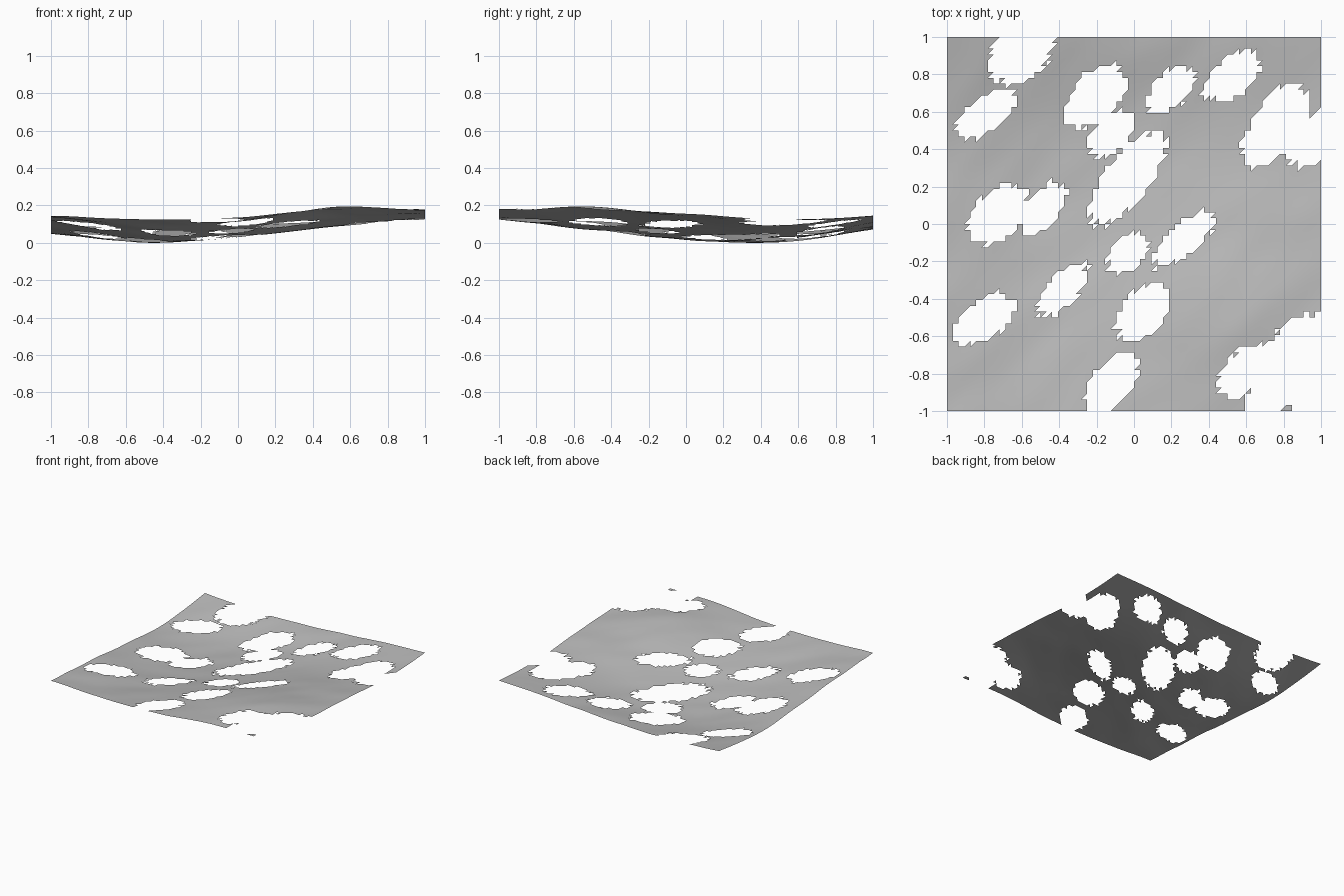
import bpy
import bmesh
import math
import random
from mathutils import Vector, noise

random.seed(4)
cube = bpy.data.objects.get("Cube")
if cube:
    bpy.data.objects.remove(cube, do_unlink=True)

CELLS = 64

# Sheet heights on a coarse grid: rows run front to back, columns left to right
HEIGHTS = [
    [.148, .13, .14, .183, .186],
    [.12, .075, .11, .19, .185],
    [.08, .02, .055, .13, .16],
    [.055, .01, .035, .09, .13],
    [.105, .075, .09, .125, .15],
]

# Worn holes: centre x, centre y, half length, half width, tilt in degrees
HOLES = [
    (-.60, .93, .21, .14, 45), (-.79, .59, .19, .09, 35), (-.21, .68, .2, .12, 48),
    (-.12, .48, .15, .09, 42), (-.04, .24, .3, .12, 52), (.2, .72, .16, .09, 45),
    (.53, .79, .18, .1, 38), (.76, .53, .25, .13, 55), (.95, .45, .17, .12, 45),
    (-.73, .05, .19, .12, 45), (-.49, .08, .17, .09, 50), (-.03, -.15, .13, .09, 45),
    (.27, -.08, .21, .08, 42), (-.38, -.35, .18, .08, 50), (-.8, -.51, .19, .1, 35),
    (.05, -.47, .18, .11, 50), (-.12, -.85, .2, .1, 50), (.58, -.79, .17, .1, 50),
    (.87, -.69, .24, .15, 50), (.74, -.9, .17, .11, 45), (.96, -.85, .19, .14, 60),
]


def spline(values, t):
    """Smooth curve through evenly spaced values, t from 0 to 1."""
    last = len(values) - 1
    i = min(int(t * last), last - 1)
    f = t * last - i
    b, c = values[i], values[i + 1]
    a = values[i - 1] if i > 0 else 2 * b - c
    d = values[i + 2] if i + 2 <= last else 2 * c - b
    return b + f / 2 * (c - a + f * (2 * a - 5 * b + 4 * c - d + f * (3 * (b - c) + d - a)))


def height(x, y):
    base = spline([spline(row, (x + 1) / 2) for row in HEIGHTS], (y + 1) / 2)
    along, across = x + y, y - x
    ripple = noise.noise(Vector((along * 2, across * 4, 1)))
    return base + ripple * .006


def in_hole(p):
    for cx, cy, length, width, tilt in HOLES:
        a = math.radians(tilt)
        dx, dy = p.x - cx, p.y - cy
        u = (dx * math.cos(a) + dy * math.sin(a)) / length
        v = (dy * math.cos(a) - dx * math.sin(a)) / width
        if math.hypot(u, v) < 1 + random.uniform(-.1, .1):
            return True
    return False


# Sheet of triangles, leaving out those inside the holes
bm = bmesh.new()
steps = [2 * i / CELLS - 1 for i in range(CELLS + 1)]
grid = [[bm.verts.new((x, y, height(x, y))) for x in steps] for y in steps]
for j in range(CELLS):
    for i in range(CELLS):
        a, b = grid[j][i], grid[j][i + 1]
        c, d = grid[j + 1][i + 1], grid[j + 1][i]
        for tri in ((a, b, c), (a, c, d)):
            centre = sum((v.co for v in tri), Vector()) / 3
            if not in_hole(centre):
                bm.faces.new(tri).smooth = True
bmesh.ops.delete(bm, geom=[v for v in bm.verts if not v.link_faces], context='VERTS')

# Rest the lowest point on the ground
lowest = min(v.co.z for v in bm.verts)
bmesh.ops.translate(bm, verts=bm.verts[:], vec=(0, 0, -lowest))

mesh = bpy.data.meshes.new("torn_sheet")
bm.to_mesh(mesh)
bm.free()
sheet = bpy.data.objects.new("torn_sheet", mesh)
bpy.context.collection.objects.link(sheet)

# Plain grey cloth
grey = bpy.data.materials.new("plain_grey")
grey.use_nodes = True
colour = (.5, .5, .5, 1)
grey.diffuse_color = colour
grey.node_tree.nodes["Principled BSDF"].inputs["Base Color"].default_value = colour
mesh.materials.append(grey)
